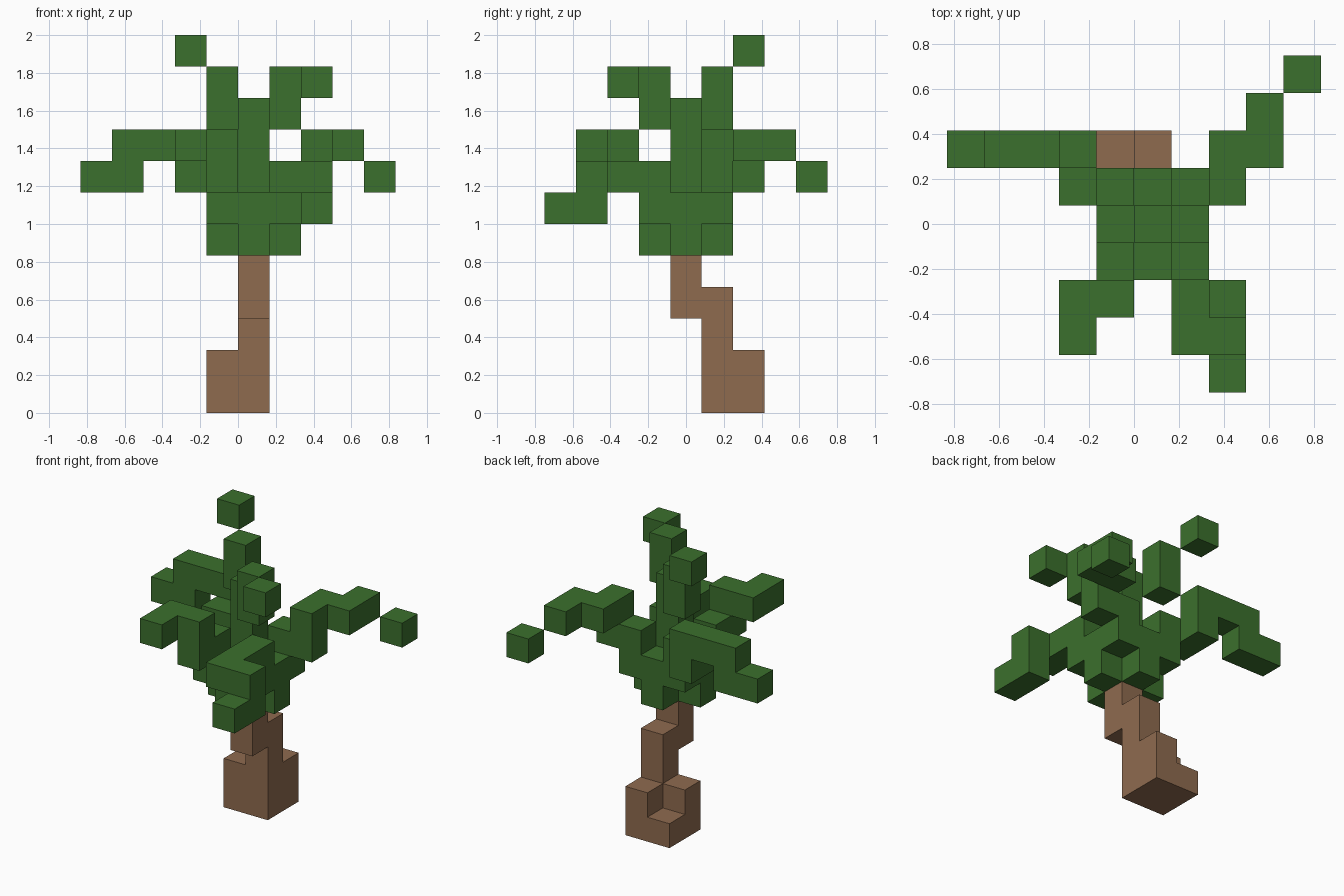
import bpy, bmesh
from mathutils import Vector

cube = bpy.data.objects.get("Cube")
if cube:
    bpy.data.objects.remove(cube, do_unlink=True)

CELL = 1 / 6                              # edge of one block
ORIGIN = Vector((CELL / 2, 0, CELL / 2))  # centre of the block under the crown
STEP = {"L": (1, 0, 0), "R": (-1, 0, 0), "B": (0, 1, 0),
        "F": (0, -1, 0), "U": (0, 0, 1), "D": (0, 0, -1)}


def material(name, rgb):
    mat = bpy.data.materials.new(name)
    mat.use_nodes = True
    mat.diffuse_color = (*rgb, 1)
    bsdf = next(n for n in mat.node_tree.nodes if n.type == "BSDF_PRINCIPLED")
    bsdf.inputs["Base Color"].default_value = (*rgb, 1)
    bsdf.inputs["Roughness"].default_value = 0.9
    return mat


def walk(start, moves=""):
    """Blocks passed by stepping from start; one word per step."""
    cells = [tuple(start)]
    for word in moves.split():
        pos = Vector(cells[-1])
        for letter in word:
            pos += Vector(STEP[letter])
        cells.append(tuple(int(round(c)) for c in pos))
    return cells


def build(name, cells, occupied, mat):
    """Mesh of the outer skin of a group of blocks."""
    bm = bmesh.new()
    for cell in cells:
        centre = ORIGIN + Vector(cell) * CELL
        for axis in range(3):
            for sign in (-1, 1):
                n, u, v = Vector(), Vector(), Vector()
                n[axis] = sign
                u[(axis + 1) % 3] = 1
                v[(axis + 2) % 3] = sign
                if tuple(int(c) for c in Vector(cell) + n) in occupied:
                    continue
                corners = (-u - v, u - v, u + v, v - u)
                bm.faces.new([bm.verts.new(centre + (n + c) * CELL / 2)
                              for c in corners])
    bmesh.ops.remove_doubles(bm, verts=bm.verts, dist=CELL / 100)
    bmesh.ops.dissolve_limit(bm, angle_limit=0.01, verts=bm.verts, edges=bm.edges)
    mesh = bpy.data.meshes.new(name)
    bm.to_mesh(mesh)
    bm.free()
    mesh.materials.append(mat)
    bpy.context.collection.objects.link(bpy.data.objects.new(name, mesh))


bark = material("bark_brown", (0.275, 0.147, 0.078))
leaf = material("leaf_green", (0.044, 0.162, 0.026))

parts = {
    # stepped base and crooked trunk
    "trunk": (walk((0, 1, 0), "U U U F U") + walk((0, 2, 0), "U")
              + walk((-1, 1, 0), "U") + walk((-1, 2, 0)), bark),
    # crown: central column, cross-shaped layer, square layer
    "crown_core": (walk((0, 0, 5), "U U U U")
                   + [STEP[d][:2] + (5,) for d in "LRFB"]
                   + [(x, y, 6) for x in (-1, 0, 1) for y in (-1, 0, 1) if x or y], leaf),
    # lower branches leave the core at its four corners
    "front_left_branch": (walk((1, -1, 7), "F F L D F"), leaf),
    "front_right_branch": (walk((-1, -1, 7), "F U R F"), leaf),
    "back_left_branch": (walk((1, 1, 7), "L U B L B LBD"), leaf),
    "back_right_branch": (walk((-1, 1, 7), "R B U R R D R"), leaf),
    # upper sprigs
    "top_back_sprig": (walk((-1, 1, 9), "U RBU"), leaf),
    "top_front_sprig": (walk((1, -1, 9), "U LF"), leaf),
}

occupied = {cell for cells, _ in parts.values() for cell in cells}
for name, (cells, mat) in parts.items():
    build(name, cells, occupied, mat)
